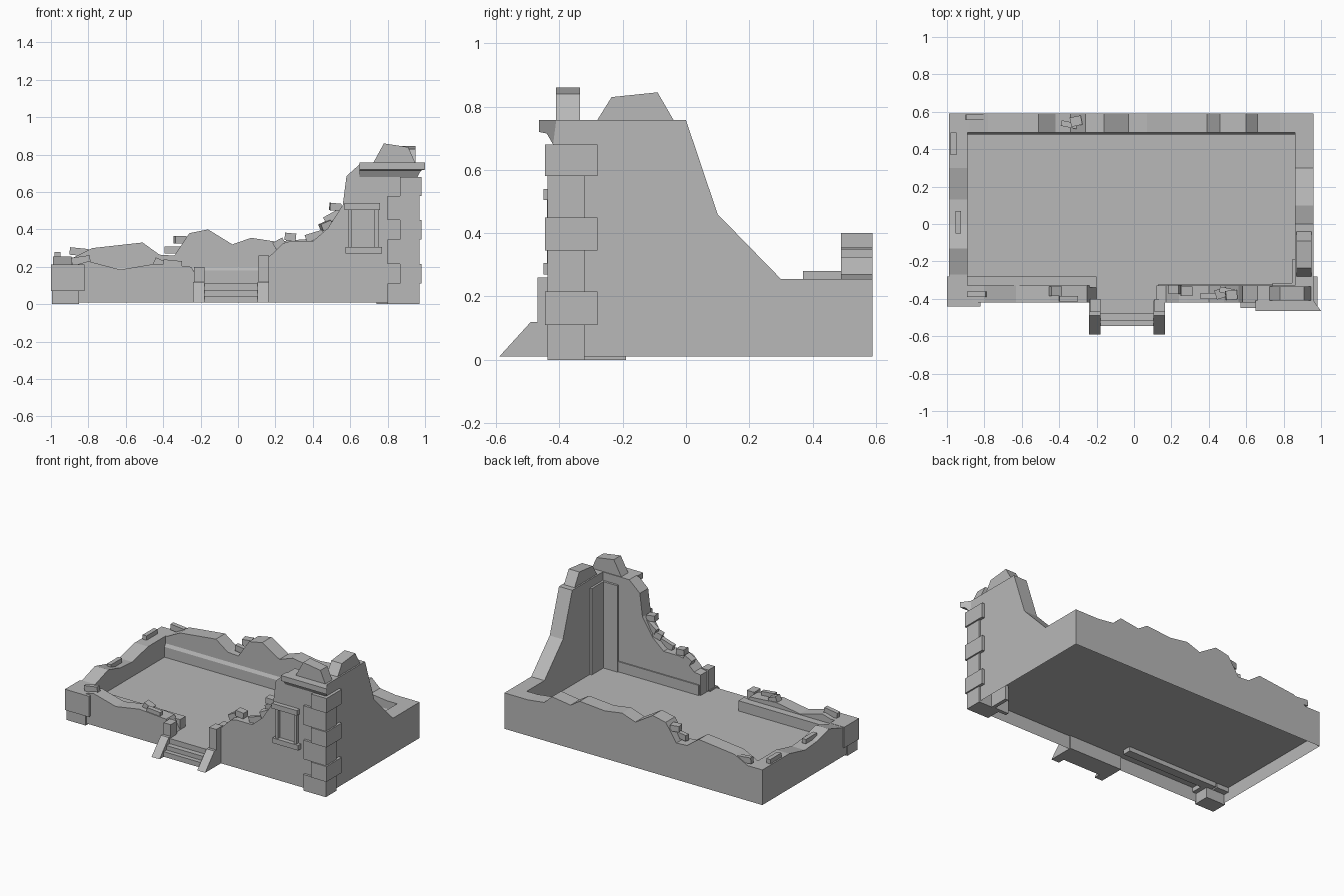
import bpy
import bmesh
from mathutils import Matrix, Vector

cube = bpy.data.objects.get("Cube")
if cube:
    bpy.data.objects.remove(cube, do_unlink=True)

stone = bpy.data.materials.new("grey_stone")
stone.use_nodes = True
stone.diffuse_color = (0.48, 0.48, 0.48, 1)
stone.node_tree.nodes["Principled BSDF"].inputs["Base Color"].default_value = (0.48, 0.48, 0.48, 1)


def finish(name, bm):
    bmesh.ops.recalc_face_normals(bm, faces=bm.faces)
    mesh = bpy.data.meshes.new(name)
    bm.to_mesh(mesh)
    bm.free()
    mesh.materials.append(stone)
    obj = bpy.data.objects.new(name, mesh)
    bpy.context.scene.collection.objects.link(obj)
    return obj


def prism(name, outline, axis, start, end):
    """Extrude an outline of (u, z) points along the x or y axis."""
    bm = bmesh.new()
    if axis == "x":
        verts = [bm.verts.new((start, u, z)) for u, z in outline]
        shift = Vector((end - start, 0, 0))
    else:
        verts = [bm.verts.new((u, start, z)) for u, z in outline]
        shift = Vector((0, end - start, 0))
    face = bm.faces.new(verts)
    extruded = bmesh.ops.extrude_face_region(bm, geom=[face], use_keep_orig=True)
    moved = [g for g in extruded["geom"] if isinstance(g, bmesh.types.BMVert)]
    bmesh.ops.translate(bm, verts=moved, vec=shift)
    return finish(name, bm)


def box(name, x, y, z, open_ends=False):
    """Box from (low, high) ranges, optionally without top and bottom."""
    bm = bmesh.new()
    size = [r[1] - r[0] for r in (x, y, z)]
    centre = [(r[0] + r[1]) / 2 for r in (x, y, z)]
    bmesh.ops.create_cube(bm, size=1)
    bmesh.ops.scale(bm, vec=size, verts=bm.verts)
    bmesh.ops.translate(bm, vec=centre, verts=bm.verts)
    if open_ends:
        ends = [f for f in bm.faces if abs(f.normal.z) > 0.9]
        bmesh.ops.delete(bm, geom=ends, context="FACES_ONLY")
    return finish(name, bm)


def wall(name, top, axis, start, end):
    """Broken wall: a ragged top line closed down to the floor."""
    base = FLOOR - 0.005
    outline = [(top[0][0], base)] + top + [(top[-1][0], base)]
    return prism(name, outline, axis, start, end)


# Main dimensions
FLOOR = 0.11
LEFT, RIGHT, FRONT, BACK = -0.99, 0.96, -0.42, 0.59
IN_LEFT, IN_RIGHT, IN_FRONT, IN_BACK = -0.89, 0.86, -0.33, 0.49

# Hollow foundation and floor
box("foundation", (LEFT, RIGHT), (FRONT, BACK), (0.01, FLOOR - 0.005), open_ends=True)
box("floor", (LEFT + 0.002, RIGHT - 0.002), (FRONT + 0.002, BACK - 0.002), (FLOOR - 0.01, FLOOR))

# Ragged walls
wall("back_wall", [(LEFT, 0.25), (-0.88, 0.25), (-0.78, 0.30), (-0.51, 0.33), (-0.42, 0.265),
                   (-0.34, 0.26), (-0.26, 0.38), (-0.16, 0.40), (-0.03, 0.32), (0.07, 0.355),
                   (0.2, 0.335), (0.39, 0.35), (0.46, 0.305), (0.6, 0.325), (0.66, 0.27),
                   (0.78, 0.255), (RIGHT, 0.255)], "y", IN_BACK, BACK)
wall("left_wall", [(IN_FRONT, 0.21), (-0.27, 0.21), (-0.13, 0.255), (0, 0.22), (0.13, 0.21),
                   (0.3, 0.25), (IN_BACK, 0.25)], "x", LEFT, IN_LEFT)
wall("right_wall", [(IN_FRONT, 0.757), (0, 0.757), (0.1, 0.46), (0.3, 0.255), (IN_BACK, 0.255)],
     "x", IN_RIGHT, RIGHT)
wall("front_wall_left", [(LEFT, 0.21), (-0.87, 0.21), (-0.8, 0.23), (-0.63, 0.185),
                         (-0.45, 0.215), (-0.25, 0.2), (-0.2, FLOOR)], "y", FRONT, IN_FRONT)
wall("front_wall_right", [(0.12, 0.25), (0.17, 0.257), (0.24, 0.326), (0.28, 0.337),
                          (0.40, 0.337), (0.48, 0.406), (0.56, 0.53), (0.58, 0.685),
                          (0.66, 0.757), (RIGHT, 0.757)], "y", FRONT, IN_FRONT)

# Broken chunks on top of the tall corner
prism("front_chunk", [(0.72, 0.75), (0.78, 0.86), (0.91, 0.84), (0.95, 0.75)], "y", -0.41, -0.335)
prism("side_chunk", [(-0.285, 0.75), (-0.235, 0.83), (-0.09, 0.845), (-0.035, 0.75)], "x", 0.87, 0.95)

# Cornice with a mitred outer end
cornice = prism("cornice", [(-0.41, 0.68), (FRONT, 0.68), (-0.44, 0.715), (-0.465, 0.72),
                            (-0.465, 0.757), (-0.41, 0.757)], "x", 0.65, RIGHT)
for v in cornice.data.vertices:
    if v.co.x > 0.9:
        v.co.x += max(0, FRONT - v.co.y) * 0.89

# Alternating corner stones
levels = [0, 0.11, 0.215, 0.345, 0.45, 0.58, 0.68, 0.757]
for i in range(len(levels) - 1):
    side_long = i % 2 == 1
    box("corner_stone", (0.865 if side_long else 0.8, 0.98 if side_long else 0.97),
        (-0.445 if side_long else -0.437, -0.28 if side_long else -0.32),
        (levels[i], levels[i + 1])) if i < 6 else None
box("left_corner_stone_lower", (-0.995, -0.85), (-0.43, -0.32), (0, 0.07))
box("left_corner_stone_upper", (-1, -0.82), (-0.44, -0.33), (0.07, 0.212))
box("left_corner_stone_return", (-1, -0.9), (-0.34, -0.28), (0.07, 0.212))

# Pilaster strips in the tall inner corner
box("inner_pilaster_front", (0.74, IN_RIGHT), (-0.34, -0.315), (0, 0.7))
box("inner_pilaster_side", (0.845, 0.87), (IN_FRONT, -0.19), (0, 0.7))

# Inner plinths along the walls
prism("back_plinth", [(IN_BACK + 0.01, 0.1), (0.478, 0.1), (0.478, 0.18), (IN_BACK, 0.2),
                      (IN_BACK + 0.01, 0.2)], "x", IN_LEFT, IN_RIGHT)
box("front_plinth_left", (IN_LEFT, -0.2), (-0.34, -0.28), (0.07, 0.18))
box("front_plinth_right", (0.13, IN_RIGHT), (-0.34, -0.322), (0.1, 0.18))

# Blind window frame
box("window_sill", (0.575, 0.77), (-0.45, -0.41), (0.27, 0.305))
box("window_lintel", (0.57, 0.76), (-0.45, -0.41), (0.505, 0.54))
for x in (0.59, 0.73):
    box("window_jamb", (x, x + 0.02), (-0.44, -0.41), (0.3, 0.51))

# Entrance steps, sloped cheeks and posts
for front, top in ((-0.48, FLOOR), (-0.515, 0.075), (-0.545, 0.045)):
    box("step", (-0.18, 0.105), (front, -0.41), (top - 0.035, top))
for x, post_top in ((-0.24, 0.2), (0.105, 0.26)):
    prism("stair_cheek", [(-0.41, 0.01), (-0.59, 0.01), (-0.49, 0.12), (-0.41, 0.12)], "x", x, x + 0.06)
    box("door_post", (x + 0.005, x + 0.06), (-0.47, -0.4), (0.115, post_top))


# Loose bricks lying on the ruined walls: centre, size, yaw, tilt
def brick(centre, size, yaw, tilt):
    bm = bmesh.new()
    bmesh.ops.create_cube(bm, size=1)
    bmesh.ops.scale(bm, vec=size, verts=bm.verts)
    turn = Matrix.Rotation(yaw, 4, "Z") @ Matrix.Rotation(tilt, 4, "Y")
    bmesh.ops.transform(bm, matrix=Matrix.Translation(centre) @ turn, verts=bm.verts)
    finish("loose_brick", bm)


LONG, SHORT, ALONG = (0.1, 0.03, 0.04), (0.06, 0.05, 0.04), (0.03, 0.12, 0.03)
for place, size, yaw, tilt in (
        ((-0.85, 0.57, 0.28), LONG, 0, 0.1), ((-0.84, -0.375, 0.235), LONG, 0, -0.15),
        ((-0.965, 0.43, 0.265), ALONG, 0, 0), ((-0.94, 0.01, 0.235), ALONG, 0, 0),
        ((-0.42, -0.36, 0.22), SHORT, 0, 0.4), ((-0.35, -0.4, 0.215), LONG, 0, 0.1),
        ((-0.31, 0.55, 0.345), SHORT, 0.2, 0), ((-0.34, 0.53, 0.29), LONG, -0.2, 0),
        ((0.22, -0.35, 0.325), SHORT, 0, -0.5), ((0.28, -0.36, 0.36), SHORT, 0, 0.1),
        ((0.41, -0.385, 0.365), LONG, 0, -0.3), ((0.47, -0.37, 0.42), SHORT, 0.3, -0.4),
        ((0.51, -0.36, 0.47), LONG, -0.2, -0.5), ((0.52, -0.38, 0.52), SHORT, 0.1, 0.1)):
    brick(place, size, yaw, tilt)
